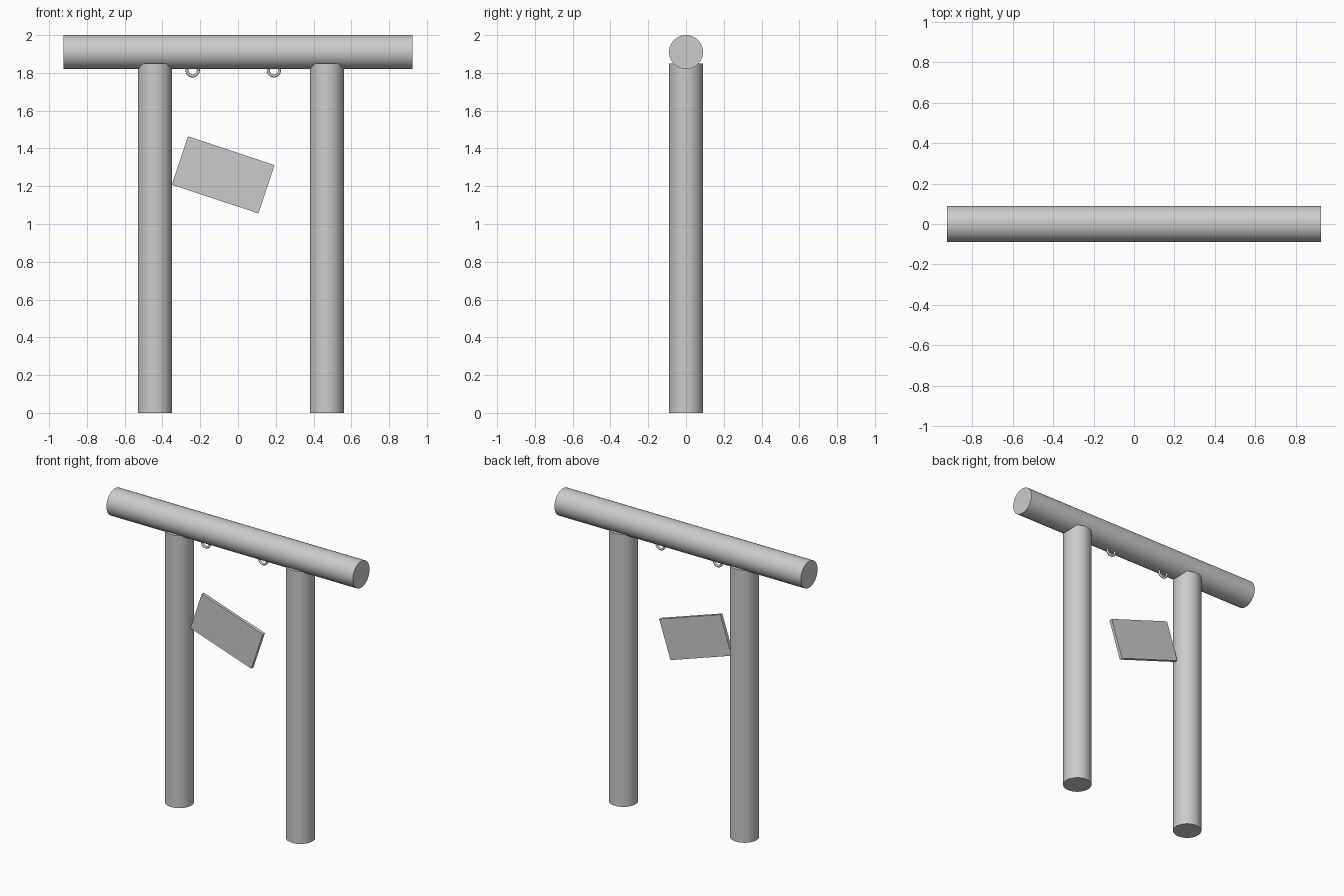
import bpy
import math

if "Cube" in bpy.data.objects:
    bpy.data.objects.remove(bpy.data.objects["Cube"])

grey = bpy.data.materials.new("plain grey")
grey.diffuse_color = (0.6, 0.6, 0.6, 1)
grey.use_nodes = True
grey.node_tree.nodes["Principled BSDF"].inputs["Base Color"].default_value = grey.diffuse_color


def finish(name, smooth=True):
    ob = bpy.context.object
    ob.name = name
    ob.data.materials.append(grey)
    if smooth:
        bpy.ops.object.shade_smooth_by_angle(angle=math.radians(40))
    return ob


def log(name, length, centre, rotation=(0, 0, 0)):
    bpy.ops.mesh.primitive_cylinder_add(vertices=48, radius=0.09, depth=length,
                                        location=centre, rotation=rotation)
    finish(name)


# Upright posts, tops sunk into the underside of the beam
log("left_post", 1.85, (-0.44, 0, 0.925))
log("right_post", 1.85, (0.47, 0, 0.925))

# Horizontal beam
log("top_beam", 1.85, (0, 0, 1.91), (0, math.pi / 2, 0))

# Hanging rings half buried in the beam
for name, x in (("left_ring", -0.24), ("right_ring", 0.19)):
    bpy.ops.mesh.primitive_torus_add(major_radius=0.03, minor_radius=0.008,
                                     major_segments=32, minor_segments=12,
                                     location=(x, 0, 1.814),
                                     rotation=(math.pi / 2, 0, 0))
    finish(name)

# Tilted sign board
bpy.ops.mesh.primitive_cube_add(size=1, location=(-0.078, 0, 1.26),
                                rotation=(0, math.radians(18.4), 0))
board = finish("sign_board", smooth=False)
board.scale = (0.483, 0.022, 0.27)
